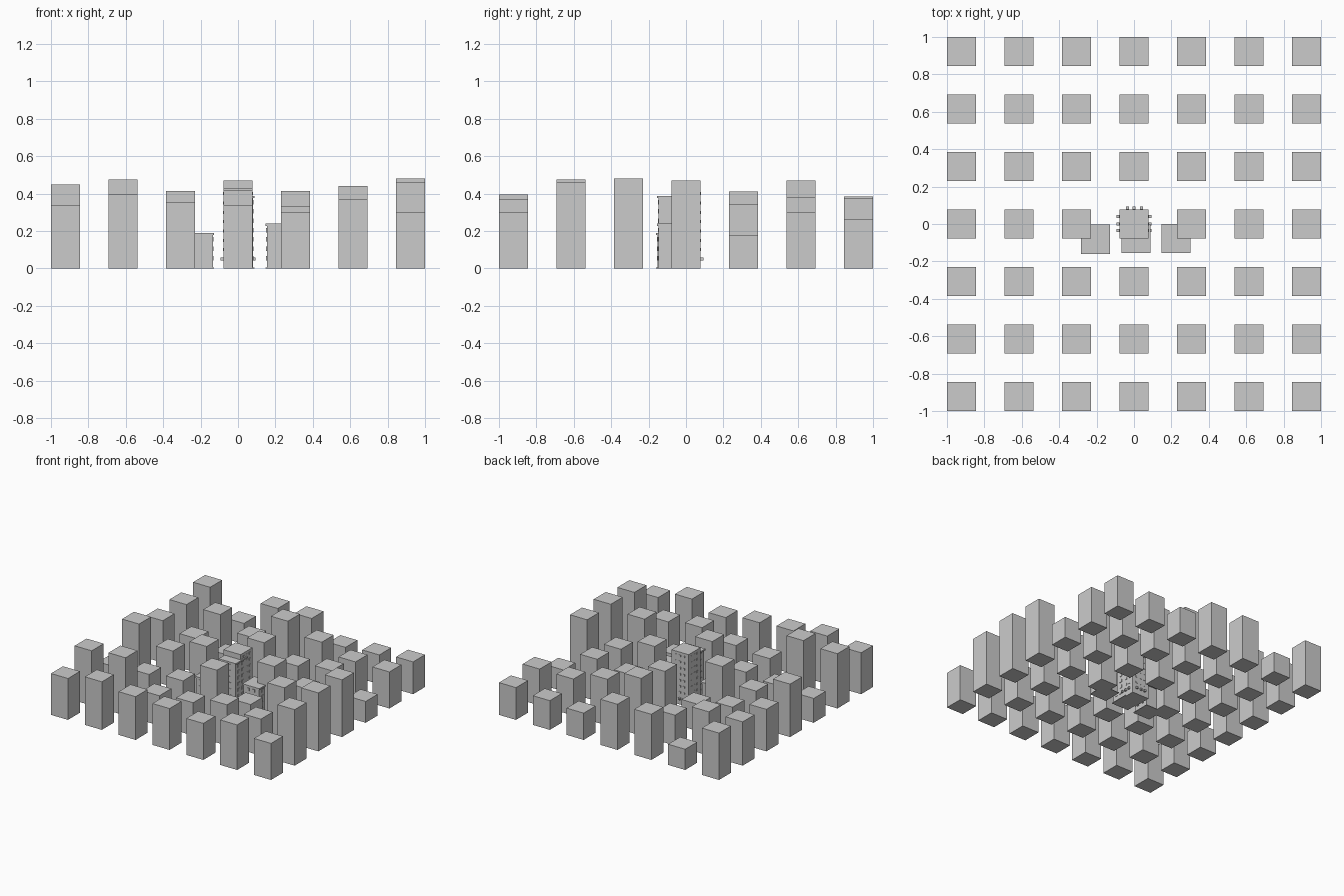
import bpy, bmesh
from mathutils import Matrix

if "Cube" in bpy.data.objects:
    bpy.data.objects.remove(bpy.data.objects["Cube"])


def add_box(bm, x0, x1, y0, y1, z0, z1):
    m = Matrix.Translation(((x0 + x1) / 2, (y0 + y1) / 2, (z0 + z1) / 2))
    bmesh.ops.create_cube(bm, size=1, matrix=m @ Matrix.Diagonal((x1 - x0, y1 - y0, z1 - z0, 1)))


def make(name, boxes):
    bm = bmesh.new()
    for b in boxes:
        add_box(bm, *b)
    me = bpy.data.meshes.new(name)
    bm.to_mesh(me)
    bm.free()
    ob = bpy.data.objects.new(name, me)
    bpy.context.collection.objects.link(ob)
    return ob


# City block heights: rows front to back, columns left to right
HEIGHTS = [
    [.34, .395, .355, .34, .30, .37, .30],
    [.45, .475, .245, .27, .335, .30, .46],
    [.20, .22, .25, .42, .22, .44, .48],
    [.435, .295, .415, .43, .415, .31, .47],
    [.345, .28, .22, .41, .30, .345, .175],
    [.36, .36, .25, .47, .38, .30, .30],
    [.385, .17, .375, .375, .22, .24, .265],
]
H, STEP = .0775, .3075
for j, row in enumerate(HEIGHTS):
    for i, h in enumerate(row):
        x, y = (i - 3) * STEP, (j - 3) * STEP
        make(f"block_{j}_{i}", [(x - H, x + H, y - H, y + H, 0, h)])

# Small windows around the back and sides of the central tower
wins = []
W = .008
for k in range(8):
    z = .05 + .05 * k
    out = .093 if k == 0 else .080
    for t in (-.035, 0, .04):
        for s in (-1, 1):
            a, b = sorted((s * .076, s * out))
            wins.append((a, b, t - W, t + W, z - W, z + W))
        wins.append((t - W, t + W, .076, out, z - W, z + W))
make("tower_windows", wins)


# Detailed buildings: body, roof lip, base slab and windows on front and sides
def detailed(name, cx, cy, h, floors):
    r, lip = .070, .078
    make(name + "_body", [(cx - r, cx + r, cy - r, cy + r, 0, h - .01)])
    make(name + "_roof", [(cx - lip, cx + lip, cy - lip, cy + lip, h - .012, h)])
    make(name + "_base", [(cx - lip, cx + lip, cy - lip, cy + lip, 0, .005)])
    boxes = []
    for k in range(floors):
        z = .055 + .05 * k
        for t in (-.03, .02):
            boxes.append((cx + t - .011, cx + t + .011, cy - r - .004, cy - r + .002, z - .012, z + .012))
            for s in (-1, 1):
                a, b = sorted((cx + s * (r - .002), cx + s * (r + .004)))
                boxes.append((a, b, cy + t - .011, cy + t + .011, z - .012, z + .012))
    make(name + "_windows", boxes)


detailed("left_house", -.205, -.082, .19, 3)
detailed("middle_tower", .01, -.077, .388, 7)
detailed("right_house", .225, -.077, .24, 4)
